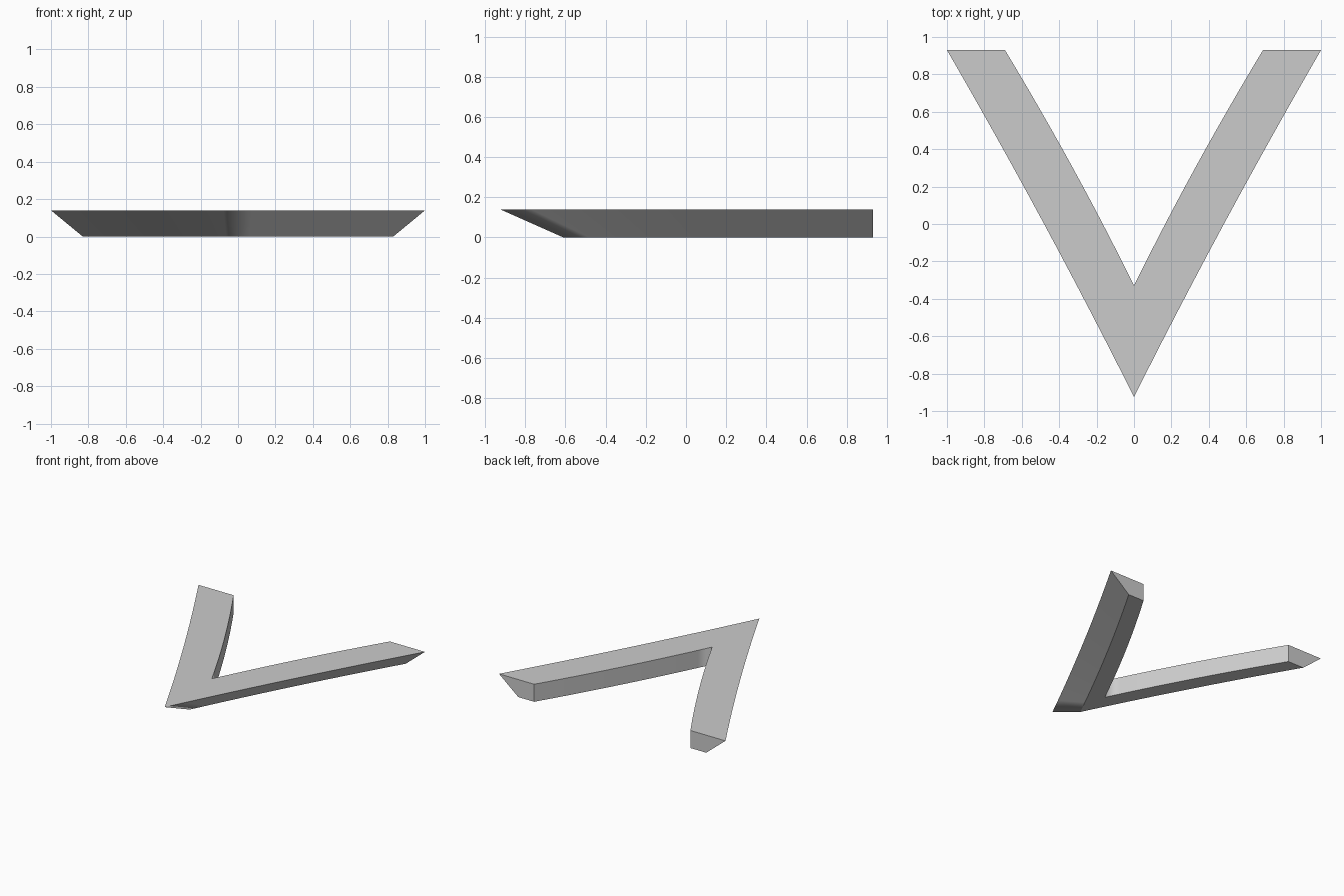
import bpy, bmesh

cube = bpy.data.objects.get("Cube")
if cube:
    bpy.data.objects.remove(cube, do_unlink=True)

HEIGHT, BACK, BOW, STEPS = 0.14, 0.93, 0.018, 12

# Plain grey for the whole part
grey = bpy.data.materials.new("plain grey")
grey.use_nodes = True
colour = (0.6, 0.6, 0.6, 1)
grey.diffuse_color = colour
grey.node_tree.nodes["Principled BSDF"].inputs["Base Color"].default_value = colour

# Cross-section corners: x at the back end, y at the front tip, height
corners = [(0.69, -0.33, HEIGHT), (0.69, -0.33, 0), (0.83, -0.61, 0), (1.0, -0.925, HEIGHT)]


def section(bm, t):
    """One cross-section, with the arm bowing slightly towards the middle."""
    bow = BOW * 4 * t * (1 - t)
    return [bm.verts.new((x * t - bow, y + (BACK - y) * t, z)) for x, y, z in corners]


# Left arm: cross-sections bridged from the tip to the back end
bm = bmesh.new()
rings = [section(bm, i / STEPS) for i in range(STEPS + 1)]
for a, b in zip(rings, rings[1:]):
    for i in range(4):
        j = (i + 1) % 4
        bm.faces.new((a[i], a[j], b[j], b[i]))
bm.faces.new(rings[-1])
bmesh.ops.recalc_face_normals(bm, faces=bm.faces)
# The tip is open at the mirror plane, so check that the back end faces backwards
bm.faces.ensure_lookup_table()
if bm.faces[-1].normal.y < 0:
    bmesh.ops.reverse_faces(bm, faces=bm.faces)
mesh = bpy.data.meshes.new("chevron_bracket")
bm.to_mesh(mesh)
bm.free()
mesh.materials.append(grey)

chevron = bpy.data.objects.new("chevron_bracket", mesh)
bpy.context.collection.objects.link(chevron)

# Right arm by mirroring, welded along the middle
mirror = chevron.modifiers.new("mirror", 'MIRROR')
mirror.use_axis[0] = True
mirror.use_clip = True

bpy.context.view_layer.objects.active = chevron
chevron.select_set(True)
bpy.ops.object.shade_smooth_by_angle()
